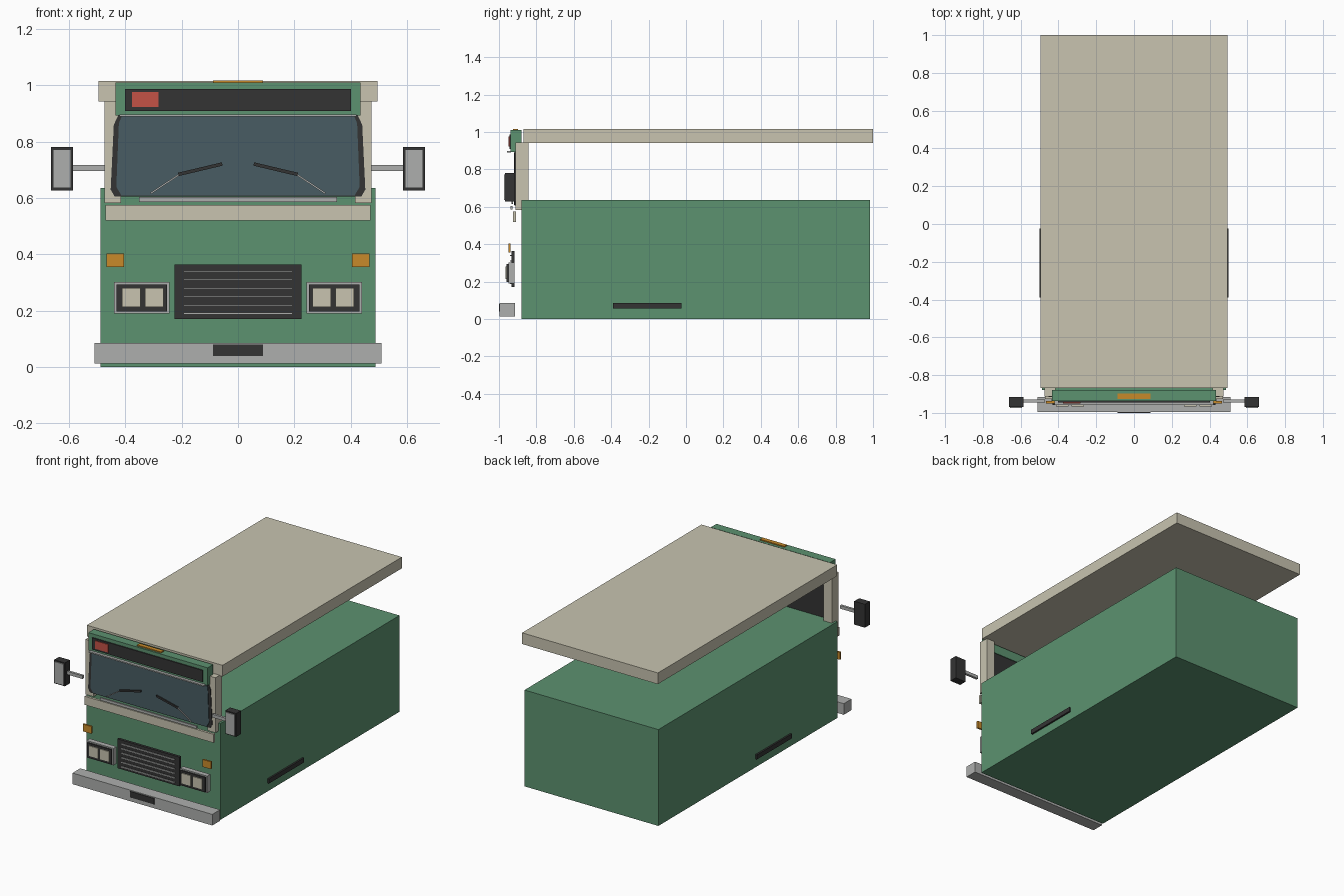
import bpy
import math
from mathutils import Vector

cube = bpy.data.objects.get("Cube")
if cube:
    bpy.data.objects.remove(cube, do_unlink=True)


def material(name, r, g, b):
    m = bpy.data.materials.new(name)
    m.use_nodes = True
    m.diffuse_color = (r, g, b, 1)
    bsdf = next(n for n in m.node_tree.nodes if n.type == "BSDF_PRINCIPLED")
    bsdf.inputs["Base Color"].default_value = (r, g, b, 1)
    bsdf.inputs["Roughness"].default_value = 0.7
    return m


GREEN = material("body green", 0.107, 0.287, 0.162)
CREAM = material("cream", 0.578, 0.552, 0.434)
DARK = material("dark rubber", 0.034, 0.034, 0.034)
GREY = material("light grey", 0.42, 0.43, 0.42)
GLASS = material("blue glass", 0.065, 0.107, 0.125)
AMBER = material("amber", 0.578, 0.254, 0.023)
RED = material("red", 0.546, 0.084, 0.061)


def add_mesh(name, verts, faces, mat):
    mesh = bpy.data.meshes.new(name)
    mesh.from_pydata(verts, [], faces)
    mesh.materials.append(mat)
    ob = bpy.data.objects.new(name, mesh)
    bpy.context.collection.objects.link(ob)
    return ob


def prism(name, profile, y0, y1, mat):
    """Extrude an anticlockwise x-z outline from y0 (front) to y1 (back)."""
    n = len(profile)
    verts = [(x, y, z) for y in (y0, y1) for x, z in profile]
    faces = [tuple(range(n)), tuple(reversed(range(n, 2 * n)))]
    faces += [(i, i + n, (i + 1) % n + n, (i + 1) % n) for i in range(n)]
    return add_mesh(name, verts, faces, mat)


def box(name, x, y, z, mat):
    outline = [(x[0], z[0]), (x[1], z[0]), (x[1], z[1]), (x[0], z[1])]
    return prism(name, outline, y[0], y[1], mat)


def wide(name, half, y, z, mat):
    return box(name, (-half, half), y, z, mat)


def pair(name, x, y, z, mat):
    box("left_" + name, x, y, z, mat)
    box("right_" + name, (-x[1], -x[0]), y, z, mat)


def rod(name, a, b, width, y, mat):
    """Flat bar between two x-z points."""
    a, b = Vector(a), Vector(b)
    d = (b - a).normalized() * width / 2
    n = Vector((-d.y, d.x))
    pts = [a - n, b - n, b + n, a + n]
    return prism(name, [tuple(p) for p in pts], y[0], y[1], mat)


# Main shell
wide("body", 0.488, (-0.88, 0.985), (0, 0.635), GREEN)
wide("roof", 0.495, (-0.868, 1.0), (0.942, 1.016), CREAM)
pair("pillar", (0.415, 0.474), (-0.912, -0.842), (0.582, 0.945), CREAM)
pair("side_vent", (0.48, 0.499), (-0.39, -0.025), (0.055, 0.085), DARK)

# Sign box above the windscreen
wide("sign_box", 0.435, (-0.938, -0.88), (0.893, 1.01), GREEN)
wide("sign_panel", 0.402, (-0.945, -0.936), (0.91, 0.987), DARK)
box("sign_red_panel", (-0.377, -0.282), (-0.95, -0.943), (0.923, 0.976), RED)
wide("roof_marker", 0.088, (-0.926, -0.898), (1.005, 1.017), AMBER)
wide("upper_trim", 0.42, (-0.957, -0.935), (0.889, 0.897), GREY)


# Windscreen
def mirrored(half):
    return half + [(-x, z) for x, z in reversed(half)]


prism("windscreen_frame",
      mirrored([(0.438, 0.606), (0.452, 0.63), (0.441, 0.86), (0.425, 0.894)]),
      -0.916, -0.885, DARK)
prism("windscreen_glass",
      mirrored([(0.414, 0.609), (0.432, 0.64), (0.423, 0.865), (0.413, 0.89)]),
      -0.92, -0.914, GLASS)
wide("lower_trim", 0.352, (-0.937, -0.927), (0.586, 0.603), GREY)
for side, sx in (("left", 1), ("right", -1)):
    rod(side + "_wiper_blade", (sx * 0.056, 0.721), (sx * 0.212, 0.684),
        0.012, (-0.934, -0.926), DARK)
    rod(side + "_wiper_arm", (sx * 0.205, 0.686), (sx * 0.31, 0.617),
        0.006, (-0.932, -0.926), GREY)

# Front panel details
wide("waist_band", 0.47, (-0.926, -0.91), (0.52, 0.576), CREAM)
pair("indicator", (0.405, 0.467), (-0.95, -0.938), (0.355, 0.403), AMBER)
wide("grille", 0.226, (-0.934, -0.916), (0.171, 0.364), DARK)
for i in range(6):
    z = 0.19 + i * 0.03
    wide(f"grille_bar_{i + 1}", 0.194, (-0.94, -0.932), (z - 0.003, z + 0.003), GREY)

# Headlights
pair("headlight_bezel", (0.243, 0.44), (-0.95, -0.917), (0.19, 0.302), GREY)
pair("headlight_recess", (0.252, 0.431), (-0.959, -0.948), (0.197, 0.294), DARK)
pair("inner_lamp", (0.265, 0.331), (-0.965, -0.957), (0.213, 0.28), CREAM)
pair("outer_lamp", (0.346, 0.412), (-0.965, -0.957), (0.213, 0.28), CREAM)

# Bumper
wide("bumper", 0.51, (-0.996, -0.915), (0.013, 0.086), GREY)
wide("bumper_plate", 0.088, (-1.0, -0.992), (0.04, 0.08), DARK)

# Mirrors
pair("mirror_arm", (0.472, 0.588), (-0.946, -0.93), (0.697, 0.718), GREY)
pair("mirror_housing", (0.585, 0.663), (-0.968, -0.917), (0.627, 0.781), DARK)
pair("mirror_face", (0.592, 0.656), (-0.974, -0.966), (0.635, 0.773), GREY)
